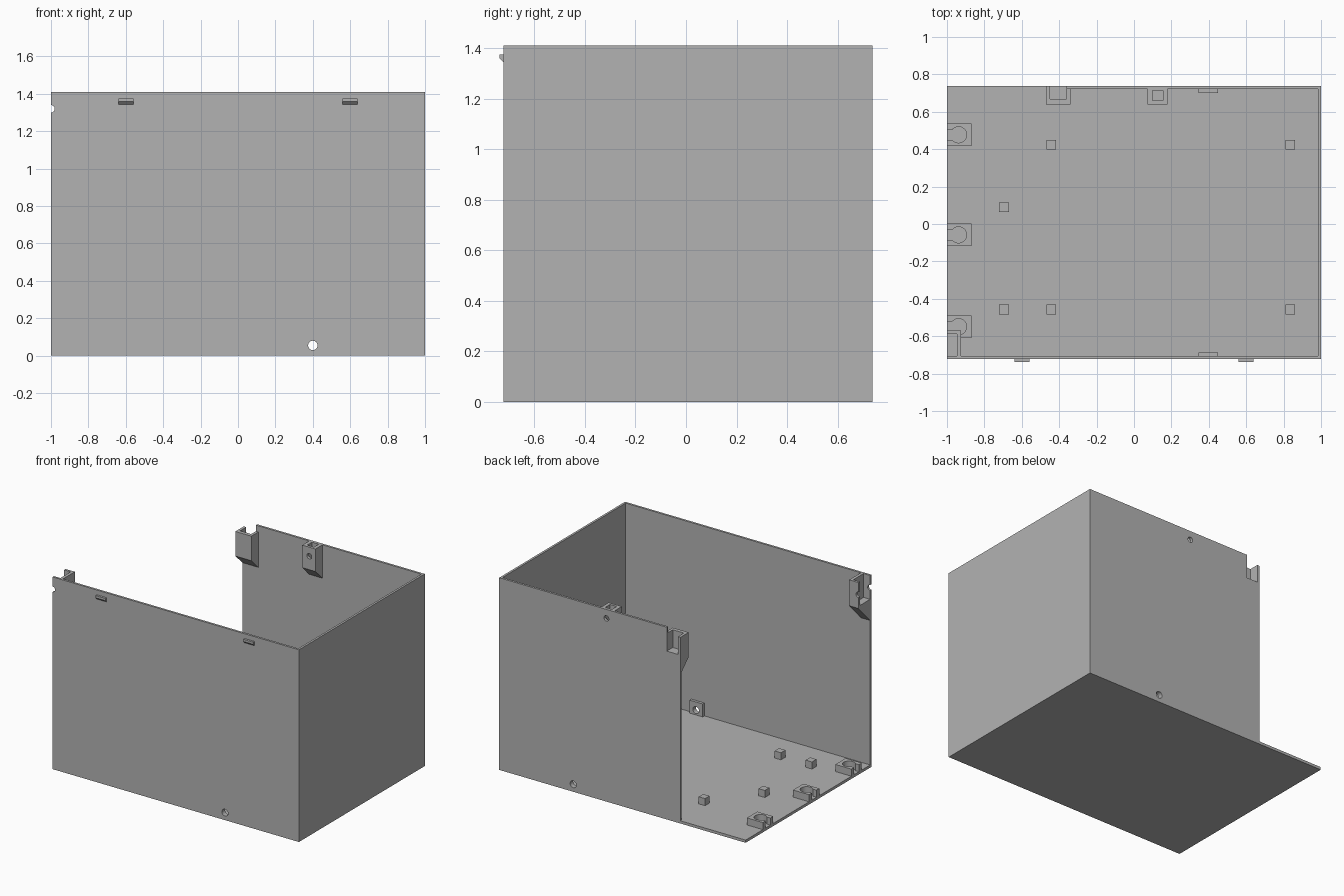
import bpy, bmesh, math
from mathutils import Vector

if "Cube" in bpy.data.objects:
    bpy.data.objects.remove(bpy.data.objects["Cube"], do_unlink=True)

grey = bpy.data.materials.new("plain grey")
grey.use_nodes = True
grey.diffuse_color = (0.45, 0.45, 0.45, 1)
grey.node_tree.nodes["Principled BSDF"].inputs["Base Color"].default_value = (0.45, 0.45, 0.45, 1)

FRONT, BACK, TOP, T = -0.722, 0.737, 1.41, 0.016


def finish(name, bm):
    bmesh.ops.recalc_face_normals(bm, faces=bm.faces)
    mesh = bpy.data.meshes.new(name)
    bm.to_mesh(mesh)
    bm.free()
    mesh.materials.append(grey)
    ob = bpy.data.objects.new(name, mesh)
    bpy.context.collection.objects.link(ob)
    return ob


def prism(name, points, offset):
    """Extrude a flat outline along an offset."""
    bm = bmesh.new()
    face = bm.faces.new([bm.verts.new(p) for p in points])
    side = bmesh.ops.extrude_face_region(bm, geom=[face])["geom"]
    bmesh.ops.translate(bm, vec=Vector(offset),
                        verts=[v for v in side if isinstance(v, bmesh.types.BMVert)])
    return finish(name, bm)


def box(name, x0, x1, y0, y1, z0, z1):
    return prism(name, [(x0, y0, z0), (x1, y0, z0), (x1, y1, z0), (x0, y1, z0)],
                 (0, 0, z1 - z0))


def side_profile(name, x0, x1, outline):
    """Extrude a (y, z) outline along x."""
    return prism(name, [(x0, y, z) for y, z in outline], (x1 - x0, 0, 0))


def hole(x, z, r, y0, y1):
    """Round cutter running along y."""
    ring = [math.tau * i / 32 for i in range(32)]
    return prism("hole_cutter", [(x + r * math.cos(a), y0, z + r * math.sin(a)) for a in ring],
                 (0, y1 - y0, 0))


def cut(ob, *cutters):
    for c in cutters:
        c.hide_render = True
        mod = ob.modifiers.new("cut", "BOOLEAN")
        mod.operation, mod.solver, mod.object = "DIFFERENCE", "EXACT", c
        with bpy.context.temp_override(object=ob, active_object=ob):
            bpy.ops.object.modifier_apply(modifier=mod.name)
        bpy.data.objects.remove(c, do_unlink=True)
    return ob


# Floor and three walls
box("floor", -1, 1, FRONT, BACK, 0, 0.02)
box("left_wall", 1 - T, 1, FRONT, BACK, 0.02, TOP)
front = box("front_wall", -1, 1 - T, FRONT, FRONT + T, 0.02, TOP)
cut(front, hole(0.4, 0.055, 0.025, FRONT - 0.1, FRONT + 0.1),
    hole(-1, 1.32, 0.02, FRONT - 0.1, FRONT + 0.1))
back = box("back_wall", -0.47, 1 - T, BACK - T, BACK, 0.02, TOP)
cut(back, hole(0.4, 0.055, 0.025, BACK - 0.1, BACK + 0.1),
    hole(0.13, 1.344, 0.02, BACK - 0.1, BACK + 0.1),
    box("notch_cutter", -0.6, -0.36, BACK - 0.1, BACK + 0.1, 1.235, 1.5))

# Pierced pads behind the lower holes
for name, y0, y1 in (("front_pad", FRONT + T, FRONT + 2 * T + 0.004),
                     ("back_pad", BACK - 2 * T - 0.004, BACK - T)):
    cut(box(name, 0.345, 0.45, y0, y1, 0.02, 0.115), hole(0.4, 0.055, 0.025, y0 - 0.1, y1 + 0.1))

# Open corner bracket at the end of the back wall
corner = side_profile("back_corner_bracket", -0.47, -0.34,
                      [(BACK, 1.09), (BACK, 1.365), (0.64, 1.365), (0.64, 1.185)])
cut(corner, box("pocket_cutter", -0.45, -0.36, 0.667, 0.9, 1.235, 1.5))

# Screw bracket with a nut pocket on the back wall
inner = BACK - T
screw = side_profile("back_screw_bracket", 0.073, 0.18,
                     [(inner, 1.165), (inner, TOP), (0.64, TOP), (0.64, 1.245)])
cut(screw, box("pocket_cutter", 0.1, 0.155, 0.66, 0.715, 1.27, 1.5),
    hole(0.13, 1.344, 0.02, 0.5, 0.9))

# Corner bracket at the open end of the front wall
inner = FRONT + T
end = side_profile("front_corner_bracket", -1, -0.925,
                   [(inner, 1.08), (inner, TOP), (-0.57, TOP), (-0.57, 1.22)])
cut(end, box("pocket_cutter", -1.1, -0.947, inner - 0.05, -0.587, 1.235, 1.5),
    hole(-1, 1.32, 0.02, -0.9, -0.5))

# Keyhole blocks along the open edge of the floor
for i, y in enumerate((0.477, -0.058, -0.549)):
    block = box(f"keyhole_block_{i + 1}", -1, -0.87, y - 0.06, y + 0.06, 0.02, 0.072)
    start = math.pi - math.asin(0.027 / 0.043)
    arc = [start * (1 - 2 * k / 30) for k in range(31)]
    outline = [(-1.1, y - 0.027, 0.01), (-1.1, y + 0.027, 0.01)]
    outline += [(-0.938 + 0.043 * math.cos(a), y + 0.043 * math.sin(a), 0.01) for a in arc]
    cut(block, prism("keyhole_cutter", outline, (0, 0, 0.2)))

# Small standoff posts
posts = [(x, y) for x in (-0.443, 0.836) for y in (0.423, -0.457)]
for i, (x, y) in enumerate(posts + [(-0.695, 0.09), (-0.695, -0.457)]):
    box(f"post_{i + 1}", x - 0.026, x + 0.026, y - 0.026, y + 0.026, 0.02, 0.072)

# Chamfered catches outside the front wall
for name, x in (("right_catch", -0.6), ("left_catch", 0.6)):
    side_profile(name, x - 0.04, x + 0.04,
                 [(FRONT, 1.344), (FRONT, 1.375), (-0.737, 1.375), (-0.737, 1.359)])
